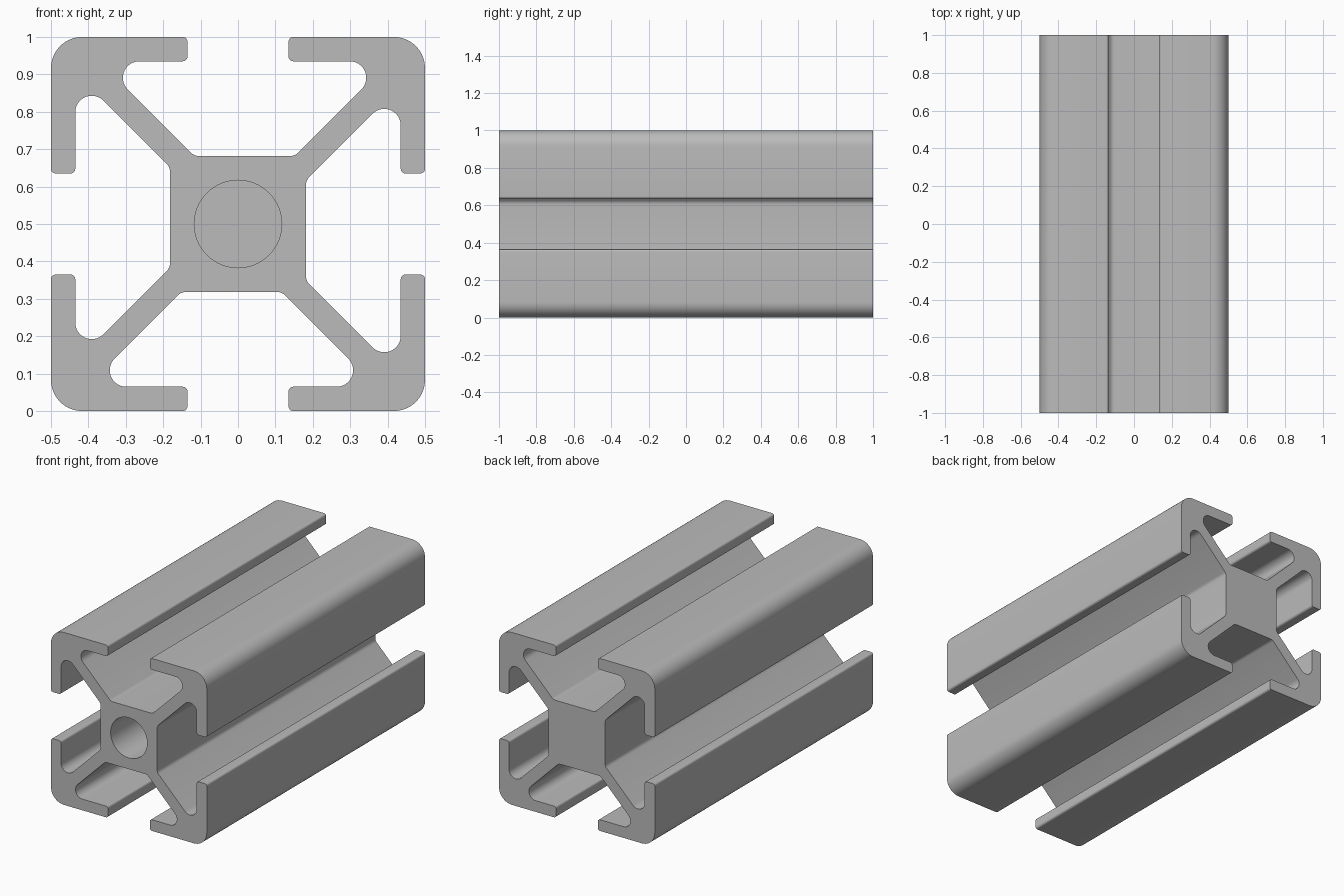
import bpy
import bmesh
import math
from mathutils import Vector, Matrix

old = bpy.data.objects.get("Cube")
if old:
    bpy.data.objects.remove(old, do_unlink=True)

LENGTH = 2.0
BORE_RADIUS = 0.117
BORE_DEPTH = 1.0

# One side of the section, from outer corner across the slot: (x, height, fillet radius)
SIDE = [
    (0.5, 0.5, 0.083),
    (0.135, 0.5, 0.013), (0.135, 0.435, 0.013),
    (0.405 + 0.06, 0.435 + 0.06, 0),  # replaced below by the pocket corner
]
CEILING, CORE = 0.435, 0.1815
RIGHT_WEB, LEFT_WEB = 0.03, 0.065    # offsets of the sloped web faces
SIDE[3:] = [
    (CEILING - RIGHT_WEB, CEILING, 0.044),
    (CORE - RIGHT_WEB, CORE, 0.03),
    (LEFT_WEB - CORE, CORE, 0.03),
    (LEFT_WEB - CEILING, CEILING, 0.044),
    (-0.135, CEILING, 0.013), (-0.135, 0.5, 0.013),
]


def fillet(prev, corner, nxt, radius):
    """Points of an arc that rounds the corner."""
    a, b = (prev - corner).normalized(), (nxt - corner).normalized()
    half = a.angle(b) / 2
    centre = corner + (a + b).normalized() * (radius / math.sin(half))
    start = corner + a * (radius / math.tan(half)) - centre
    end = corner + b * (radius / math.tan(half)) - centre
    sweep = math.pi - 2 * half
    steps = max(4, round(math.degrees(sweep) / 9))
    return [centre + (start * math.sin(sweep * (1 - i / steps))
                      + end * math.sin(sweep * i / steps)) / math.sin(sweep)
            if abs(math.sin(sweep)) > 1e-4 else centre + start
            for i in range(steps + 1)]


def section():
    """Four turned copies of the side, with rounded corners."""
    corners = []
    for turn in range(4):
        spin = Matrix.Rotation(turn * math.pi / 2, 2)
        corners += [(spin @ Vector((x, y)), r) for x, y, r in SIDE]
    points = []
    for i, (corner, radius) in enumerate(corners):
        nxt = corners[(i + 1) % len(corners)][0]
        points += fillet(corners[i - 1][0], corner, nxt, radius)
    return points


# Material
aluminium = bpy.data.materials.new("grey aluminium")
aluminium.use_nodes = True
colour = (0.5, 0.5, 0.5, 1)
aluminium.diffuse_color = colour
aluminium.node_tree.nodes["Principled BSDF"].inputs["Base Color"].default_value = colour

# Slotted bar
bm = bmesh.new()
cap = bm.faces.new([bm.verts.new((p.x, -LENGTH / 2, p.y + 0.5)) for p in section()])
copy = bmesh.ops.extrude_face_region(bm, geom=[cap], use_keep_orig=True)
bmesh.ops.translate(bm, vec=(0, LENGTH, 0),
                    verts=[v for v in copy["geom"] if isinstance(v, bmesh.types.BMVert)])
bmesh.ops.recalc_face_normals(bm, faces=bm.faces)
mesh = bpy.data.meshes.new("slotted_bar")
bm.to_mesh(mesh)
bm.free()
mesh.materials.append(aluminium)
bar = bpy.data.objects.new("slotted_bar", mesh)
bpy.context.collection.objects.link(bar)

# Blind bore in the front of the core
bpy.ops.mesh.primitive_cylinder_add(vertices=64, radius=BORE_RADIUS, depth=2 * BORE_DEPTH,
                                    location=(0, -LENGTH / 2, 0.5),
                                    rotation=(math.pi / 2, 0, 0))
cutter = bpy.context.object
cutter.name = "bore_cutter"
cutter.hide_render = True
cutter.data.materials.append(aluminium)
cut = bar.modifiers.new("bore", "BOOLEAN")
cut.operation = "DIFFERENCE"
cut.solver = "EXACT"
cut.object = cutter

bpy.ops.object.select_all(action="DESELECT")
bar.select_set(True)
bpy.context.view_layer.objects.active = bar
bpy.ops.object.modifier_apply(modifier=cut.name)
bpy.data.objects.remove(cutter, do_unlink=True)
bpy.ops.object.shade_smooth_by_angle(angle=math.radians(30))
